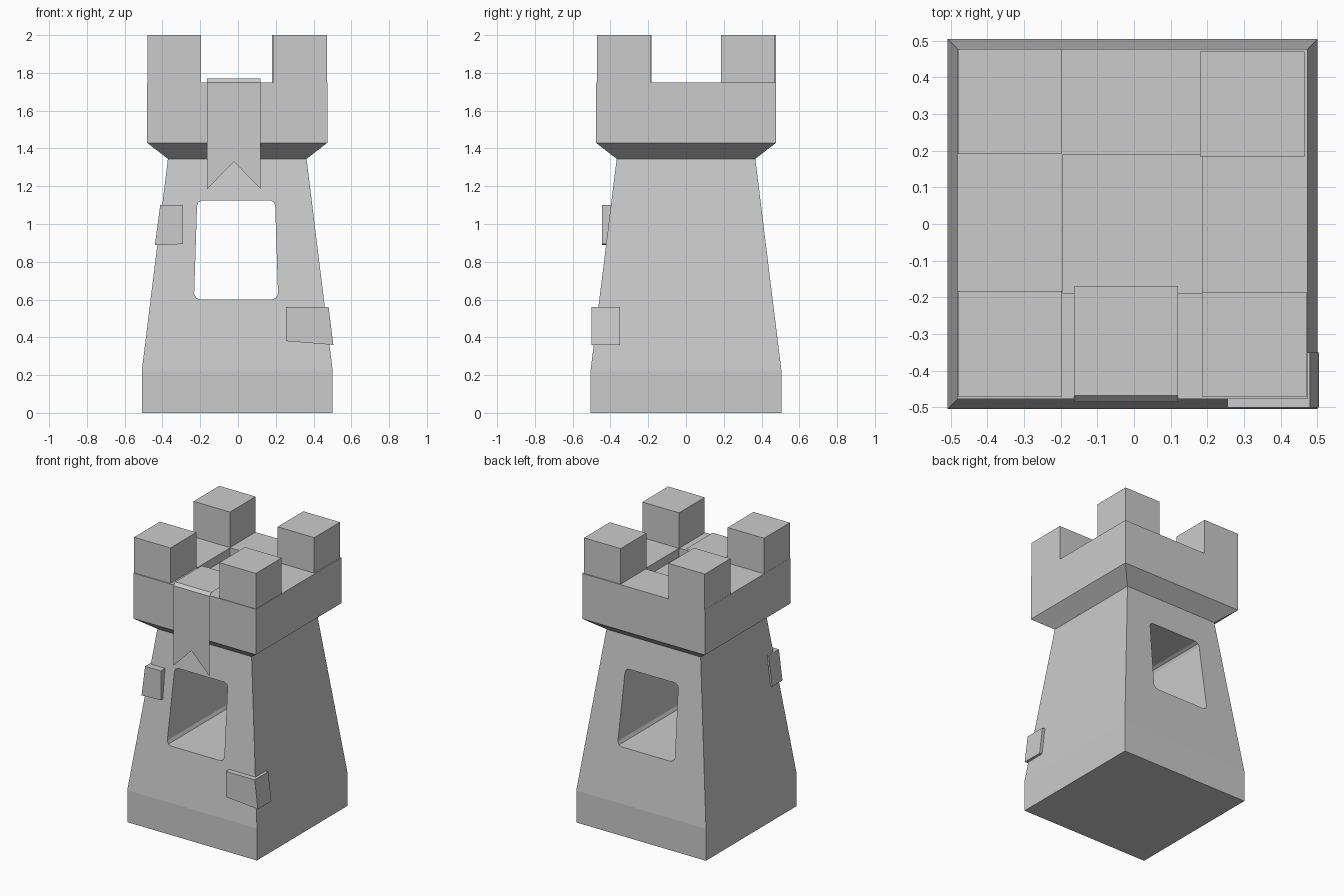
import bpy, bmesh

if "Cube" in bpy.data.objects:
    bpy.data.objects.remove(bpy.data.objects["Cube"])


def make_object(name, verts, faces):
    mesh = bpy.data.meshes.new(name)
    mesh.from_pydata(verts, [], faces)
    obj = bpy.data.objects.new(name, mesh)
    bpy.context.collection.objects.link(obj)
    return obj


def fix_normals(obj):
    bm = bmesh.new()
    bm.from_mesh(obj.data)
    bmesh.ops.recalc_face_normals(bm, faces=bm.faces[:])
    bm.to_mesh(obj.data)
    bm.free()


def loft(name, rings):
    """Capped solid through rings of equal point count."""
    n = len(rings[0])
    verts = [p for ring in rings for p in ring]
    faces = [tuple(range(n)), tuple(range((len(rings) - 1) * n, len(rings) * n))]
    for r in range(len(rings) - 1):
        for i in range(n):
            j = (i + 1) % n
            faces.append((r * n + i, r * n + j, (r + 1) * n + j, (r + 1) * n + i))
    obj = make_object(name, verts, faces)
    fix_normals(obj)
    return obj


def prism_y(name, outline, y0, y1):
    return loft(name, [[(x, y, z) for x, z in outline] for y in (y0, y1)])


CX = -0.004


def square(h, z):
    return [(CX + sx * h, sy * h, z) for sx, sy in ((-1, -1), (1, -1), (1, 1), (-1, 1))]


# Tower body with flared crown and shallow roof recess
tower = loft("tower", [square(0.505, 0), square(0.505, 0.225), square(0.367, 1.345),
                       square(0.477, 1.43), square(0.477, 1.75),
                       square(0.19, 1.75), square(0.19, 1.69)])

# Window tunnel running front to back, with clipped corners
right = [(0.19, 0.60), (0.211, 0.608), (0.222, 0.63),
         (0.207, 1.095), (0.20, 1.115), (0.18, 1.125)]
outline = [(x - 0.01, z) for x, z in right] + [(-x - 0.01, z) for x, z in reversed(right)]
cutter = prism_y("window_cutter", outline, -0.7, 0.7)
cutter.hide_render = True
mod = tower.modifiers.new("window", 'BOOLEAN')
mod.operation = 'DIFFERENCE'
mod.solver = 'EXACT'
mod.object = cutter
bpy.context.view_layer.objects.active = tower
tower.select_set(True)
bpy.ops.object.modifier_apply(modifier=mod.name)
bpy.data.objects.remove(cutter)

# Corner merlons
for name, x0, x1, y0, y1 in (("front_left", -0.48, -0.197, -0.47, -0.183),
                             ("front_right", 0.185, 0.47, -0.472, -0.186),
                             ("back_left", -0.48, -0.197, 0.192, 0.477),
                             ("back_right", 0.18, 0.465, 0.184, 0.47)):
    prism_y("merlon_" + name, [(x0, 1.74), (x1, 1.74), (x1, 2.0), (x0, 2.0)], y0, y1)

# Protruding corner stones
prism_y("left_stone", [(-0.44, 0.888), (-0.29, 0.894), (-0.29, 1.10), (-0.412, 1.10)],
        -0.445, -0.33)
prism_y("right_stone", [(0.255, 0.38), (0.505, 0.36), (0.48, 0.56), (0.255, 0.56)],
        -0.50, -0.35)

# Banner: thin sheet folded over the front wall, swallowtail end
xl, xm, xr = -0.163, -0.022, 0.12
path = [(-0.17, 1.77), (-0.467, 1.77), (-0.486, 1.75), (-0.486, 1.33)]
verts = [(x, y, z) for y, z in path for x in (xl, xm, xr)]
verts += [(xl, -0.486, 1.185), (xr, -0.486, 1.185)]
faces = [(3 * r + c, 3 * r + 3 + c, 3 * r + 4 + c, 3 * r + 1 + c)
         for r in range(3) for c in range(2)]
faces += [(9, 12, 10), (10, 13, 11)]
make_object("banner", verts, faces)
